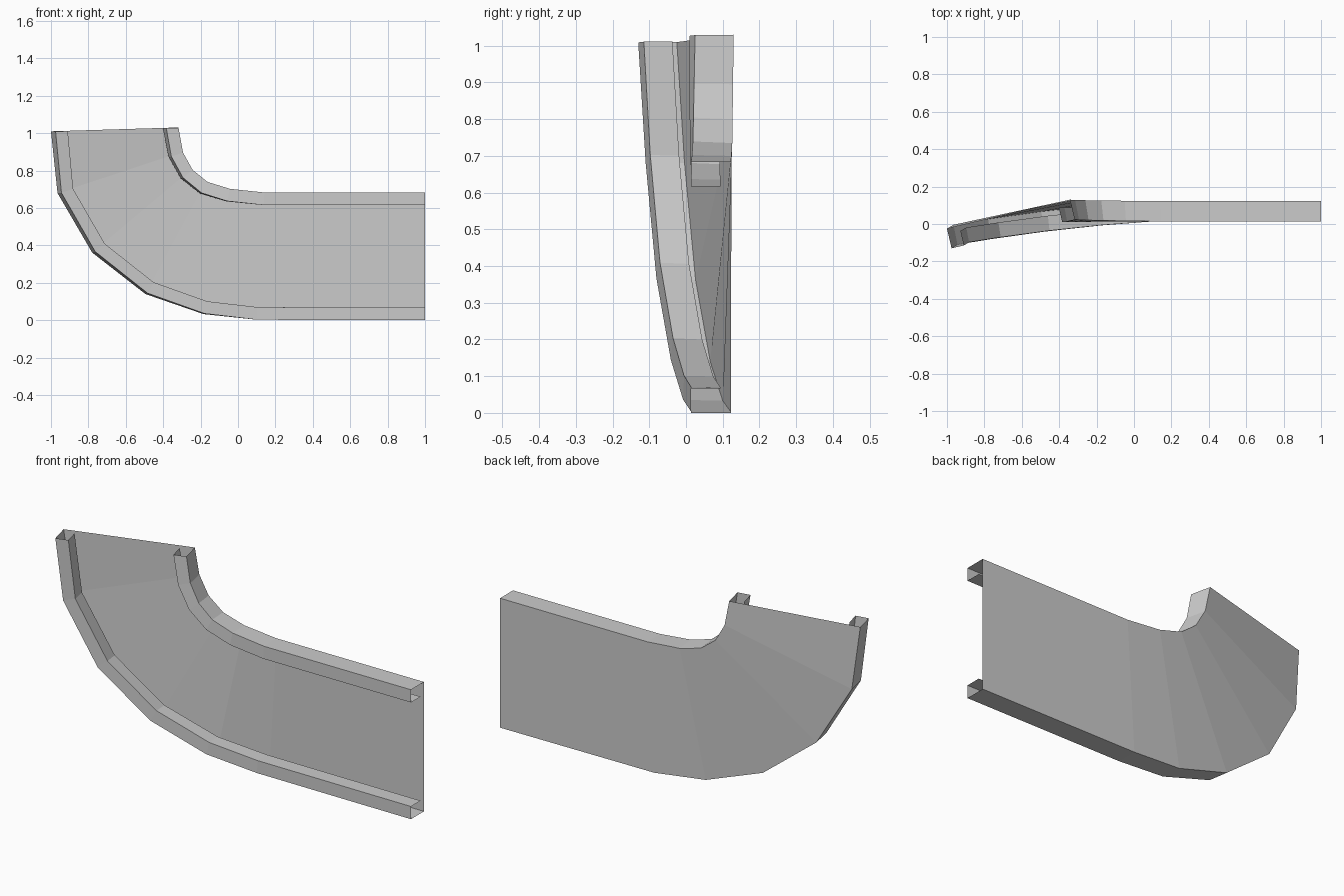
import bpy
import bmesh
from mathutils import Vector

cube = bpy.data.objects.get("Cube")
if cube:
    bpy.data.objects.remove(cube, do_unlink=True)

RAIL_DEPTH, RAIL_WIDTH, LIP_DEPTH = 0.108, 0.067, 0.08

grey = bpy.data.materials.new("plain grey")
grey.use_nodes = True
colour = (0.6, 0.6, 0.6, 1)
grey.diffuse_color = colour
grey.node_tree.nodes["Principled BSDF"].inputs["Base Color"].default_value = colour

# Back edges of the bend: outer (lower) and inner (upper) paths, paired by station
outer = [Vector(p) for p in (
    (1, .122, 0), (.1, .122, .003), (-.185, .10, .033), (-.495, .066, .14),
    (-.78, .026, .362), (-.965, -.004, .68), (-1, -.025, 1.01))]
inner = [Vector(p) for p in (
    (1, .122, .683), (.14, .122, .683), (-.05, .124, .70), (-.175, .126, .735),
    (-.26, .127, .80), (-.315, .128, .895), (-.343, .13, 1.03))]
count = len(outer)
middle = [(a + b) / 2 for a, b in zip(outer, inner)]


def frame(i):
    """Across and forward directions of the section at a station."""
    across = (inner[i] - outer[i]).normalized()
    along = middle[min(i + 1, count - 1)] - middle[max(i - 1, 0)]
    return across, across.cross(along).normalized()


def loft(name, sections):
    """Open sheet joining matching points of successive sections."""
    bm = bmesh.new()
    rows = [[bm.verts.new(p) for p in section] for section in sections]
    for a, b in zip(rows, rows[1:]):
        for j in range(len(a) - 1):
            bm.faces.new((a[j], a[j + 1], b[j + 1], b[j]))
    bmesh.ops.recalc_face_normals(bm, faces=bm.faces)
    mesh = bpy.data.meshes.new(name)
    bm.to_mesh(mesh)
    bm.free()
    mesh.materials.append(grey)
    obj = bpy.data.objects.new(name, mesh)
    bpy.context.collection.objects.link(obj)


def rail_section(i, edge, side):
    """Hollow rail: side wall, front face and a lip short of the back plate."""
    across, forward = frame(i)
    back = edge[i]
    front = back + forward * RAIL_DEPTH
    lip = front + across * side * RAIL_WIDTH
    return back, front, lip, lip - forward * LIP_DEPTH


# Curved back plate and its two edge rails
loft("back_plate", list(zip(outer, inner)))
loft("outer_rail", [rail_section(i, outer, 1) for i in range(count)])
loft("inner_rail", [rail_section(i, inner, -1) for i in range(count)])
